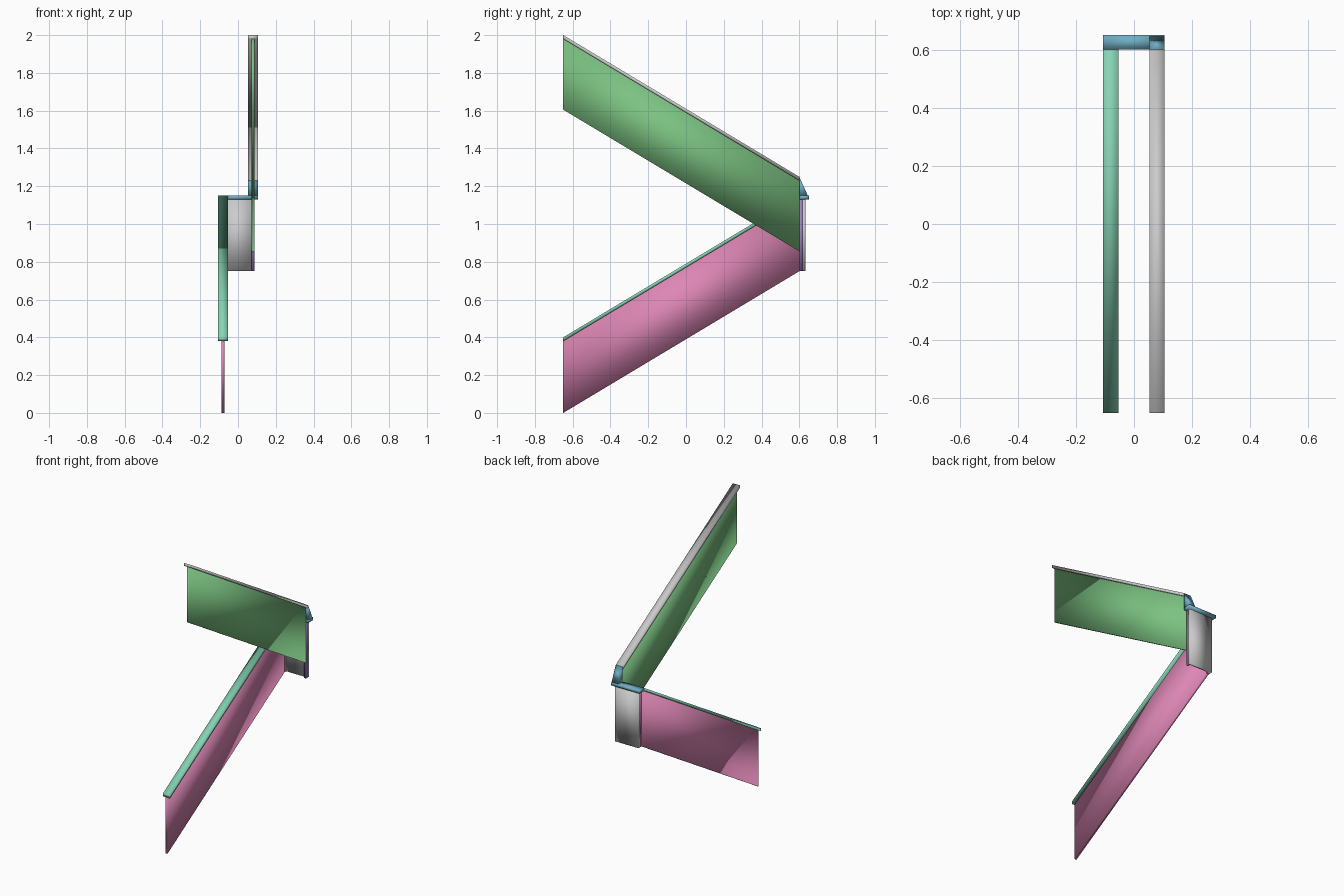
import bpy, bmesh

if "Cube" in bpy.data.objects:
    bpy.data.objects.remove(bpy.data.objects["Cube"])


def material(name, rgb):
    m = bpy.data.materials.new(name)
    m.diffuse_color = (*rgb, 1)
    m.use_nodes = True
    m.node_tree.nodes["Principled BSDF"].inputs["Base Color"].default_value = m.diffuse_color
    return m


PINK = material("pink", (0.72, 0.24, 0.46))
GREEN = material("green", (0.20, 0.54, 0.22))
MINT = material("mint", (0.24, 0.66, 0.46))
BLUE = material("blue", (0.16, 0.42, 0.54))
PURPLE = material("purple", (0.35, 0.22, 0.58))


def prism(name, x0, x1, profile, mat=None):
    """Extrude a (y, z) side profile from x0 to x1."""
    bm = bmesh.new()
    face = bm.faces.new([bm.verts.new((x0, y, z)) for y, z in profile])
    ext = bmesh.ops.extrude_face_region(bm, geom=[face])["geom"]
    verts = [v for v in ext if isinstance(v, bmesh.types.BMVert)]
    bmesh.ops.translate(bm, verts=verts, vec=(x1 - x0, 0, 0))
    bmesh.ops.recalc_face_normals(bm, faces=bm.faces)
    for f in bm.faces:
        f.smooth = True
    mesh = bpy.data.meshes.new(name)
    bm.to_mesh(mesh)
    bm.free()
    if mat:
        mesh.materials.append(mat)
    ob = bpy.data.objects.new(name, mesh)
    bpy.context.collection.objects.link(ob)
    return ob


def sloped(name, x0, x1, z_front, z_back, height, mat=None):
    """Sloping board with vertical ends."""
    return prism(name, x0, x1, [(-0.65, z_front), (0.6, z_back),
                 (0.6, z_back + height), (-0.65, z_front + height)], mat)


def box(name, x0, x1, y0, y1, z0, z1, mat=None):
    return prism(name, x0, x1, [(y0, z0), (y1, z0), (y1, z1), (y0, z1)], mat)


# Sloping wall panels and their handrail caps
sloped("lower_panel", -0.088, -0.072, 0.0, 0.75, 0.38, PINK)
sloped("lower_cap", -0.106, -0.054, 0.38, 1.13, 0.02, MINT)
sloped("upper_panel", 0.072, 0.088, 1.605, 0.855, 0.375, GREEN)
sloped("upper_cap", 0.053, 0.105, 1.98, 1.23, 0.02)

# Landing panel at the back with its corner returns
box("landing_panel", -0.088, 0.088, 0.617, 0.633, 0.75, 1.13)
box("left_return", -0.088, -0.072, 0.6, 0.617, 0.75, 1.13, PINK)
box("right_return", 0.072, 0.088, 0.6, 0.617, 0.75, 1.13, PURPLE)

# Landing cap and the wedge rising to the upper cap
box("landing_cap", -0.106, 0.105, 0.6, 0.65, 1.13, 1.15, BLUE)
prism("cap_wedge", 0.053, 0.105,
      [(0.6, 1.15), (0.645, 1.15), (0.6, 1.25)], BLUE)
